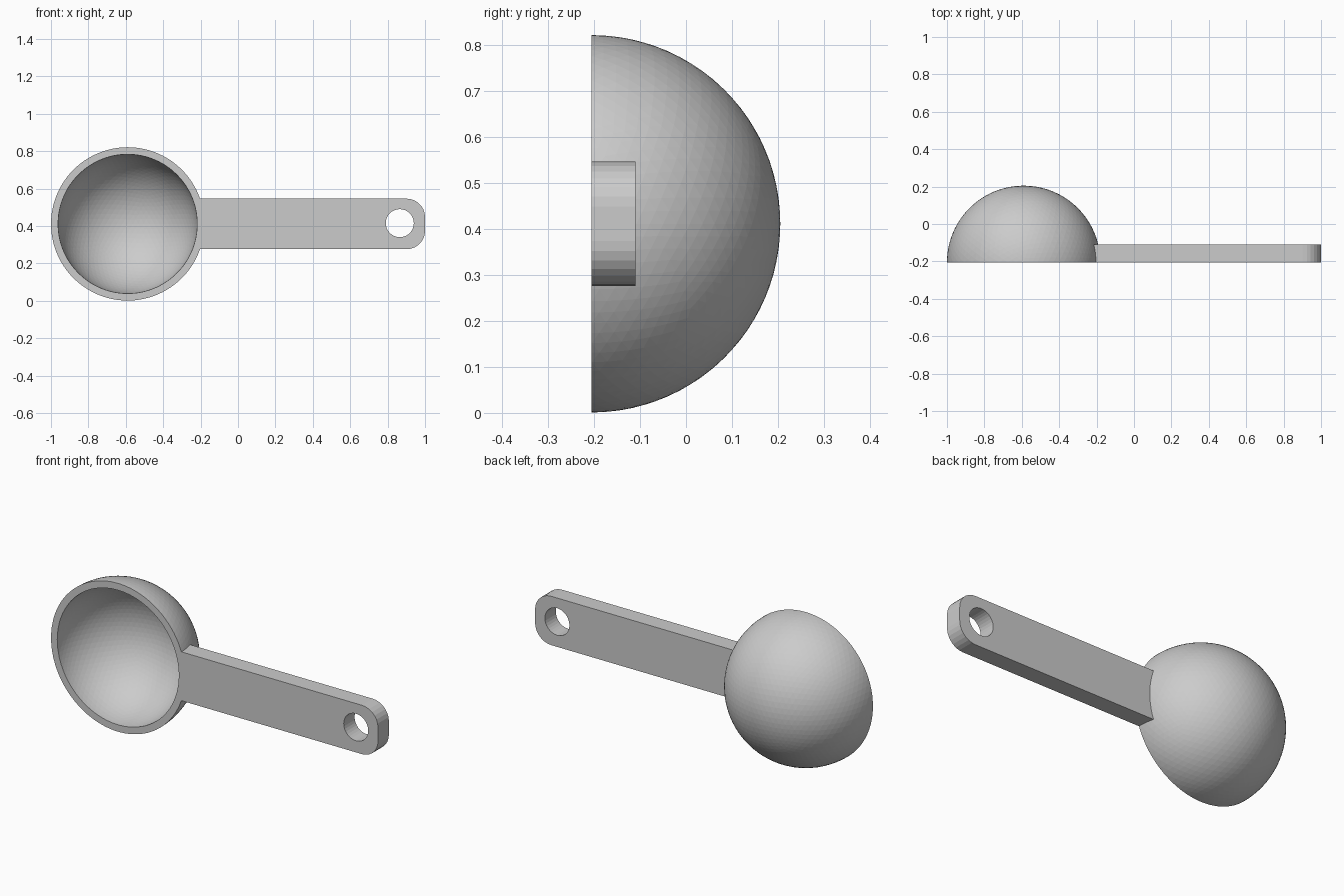
import bpy, bmesh
from math import sin, cos, pi

if "Cube" in bpy.data.objects:
    bpy.data.objects.remove(bpy.data.objects["Cube"])

CX, CZ, RIM = -0.59, 0.411, -0.205


def ball(name, radius):
    bpy.ops.mesh.primitive_ico_sphere_add(subdivisions=5, radius=radius, location=(CX, RIM, CZ))
    ob = bpy.context.object
    ob.name = name
    return ob


def boolean(target, cutter, operation):
    mod = target.modifiers.new(cutter.name, 'BOOLEAN')
    mod.object, mod.operation, mod.solver = cutter, operation, 'EXACT'
    bpy.context.view_layer.objects.active = target
    bpy.ops.object.modifier_apply(modifier=mod.name)
    bpy.data.objects.remove(cutter, do_unlink=True)


# Handle outline with rounded free end, extruded past the rim plane
half, r, tip, steps = 0.135, 0.098, 1.0, 7
end = []
for sign, start in ((-1, -pi / 2), (1, 0)):
    for i in range(steps + 1):
        a = start + i * pi / 2 / steps
        end.append((tip - r + r * cos(a), CZ + sign * (half - r) + r * sin(a)))
outline = [(-0.45, CZ + half), (-0.45, CZ - half)] + end

bm = bmesh.new()
face = bm.faces.new([bm.verts.new((x, -0.11, z)) for x, z in outline])
ext = bmesh.ops.extrude_face_region(bm, geom=[face])
bmesh.ops.translate(bm, vec=(0, -0.2, 0), verts=[v for v in ext['geom'] if isinstance(v, bmesh.types.BMVert)])
bmesh.ops.recalc_face_normals(bm, faces=bm.faces)
mesh = bpy.data.meshes.new("handle")
bm.to_mesh(mesh)
bm.free()
handle = bpy.data.objects.new("handle", mesh)
bpy.context.collection.objects.link(handle)

# Bowl joined to the handle, then hollowed
scoop = ball("measuring_scoop", 0.41)
boolean(scoop, handle, 'UNION')
boolean(scoop, ball("bowl_hollow", 0.372), 'DIFFERENCE')

# Hanging hole
bpy.ops.mesh.primitive_cylinder_add(vertices=32, radius=0.075, depth=1,
                                    location=(0.865, -0.2, CZ + 0.004), rotation=(pi / 2, 0, 0))
bpy.context.object.name = "hanging_hole"
boolean(scoop, bpy.context.object, 'DIFFERENCE')

# Trim everything flat at the rim
bpy.ops.mesh.primitive_cube_add(size=4, location=(0, RIM - 2, 0))
bpy.context.object.name = "rim_trim"
boolean(scoop, bpy.context.object, 'DIFFERENCE')
